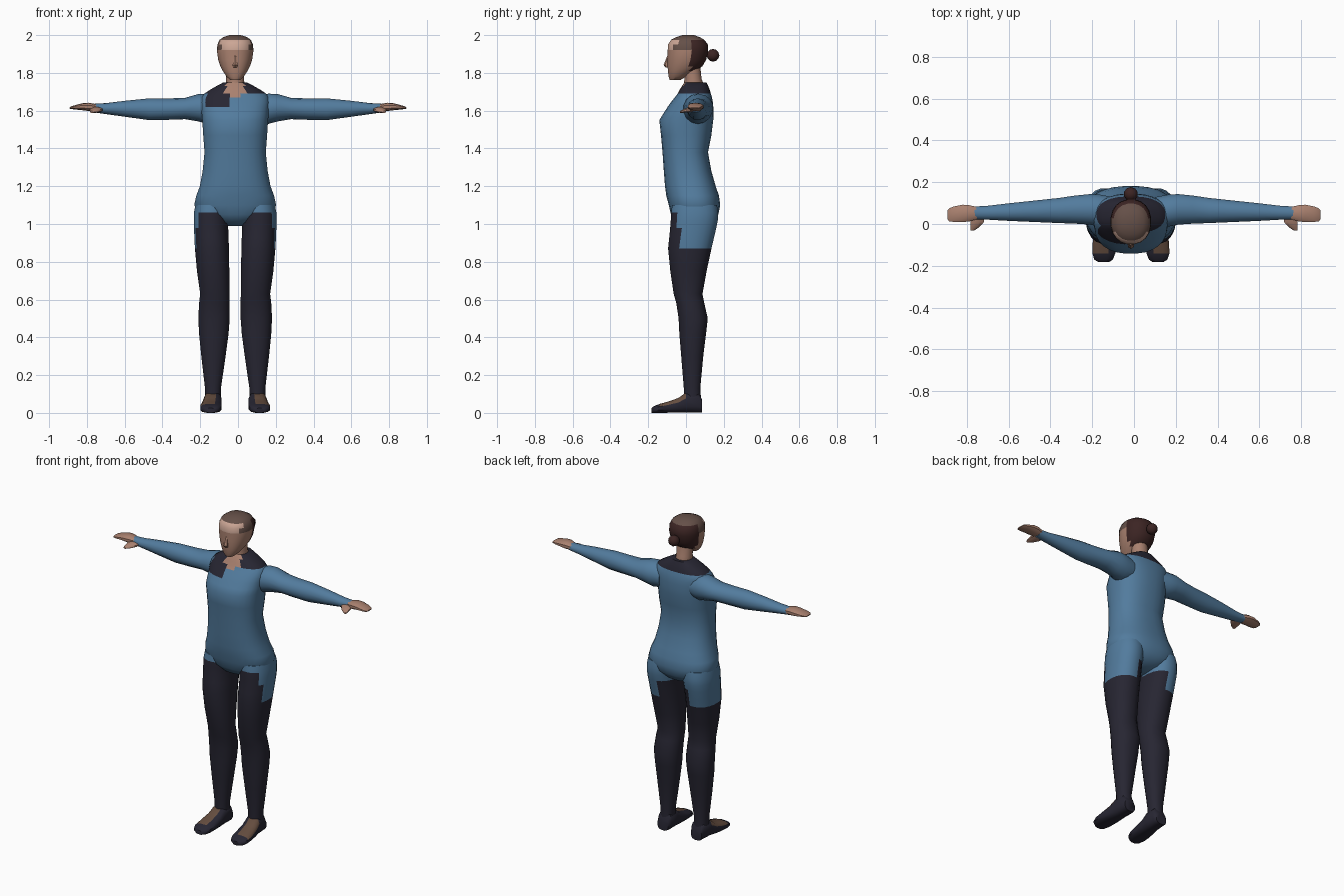
import bpy, bmesh, math
from mathutils import Vector

CX = -0.015  # body midline


def material(name, rgb):
    m = bpy.data.materials.new(name)
    m.diffuse_color = (*rgb, 1)
    return m


MATS = [material("blue_cloth", (0.085, 0.20, 0.34)),
        material("dark_cloth", (0.020, 0.019, 0.032)),
        material("skin", (0.40, 0.22, 0.16)),
        material("light_skin", (0.60, 0.38, 0.30)),
        material("dark_hair", (0.045, 0.018, 0.017)),
        material("brown_hair", (0.13, 0.08, 0.065)),
        material("shoe_brown", (0.13, 0.075, 0.05))]
BLUE, DARK, SKIN, LIGHT, HAIR, TOPHAIR, SHOE = range(7)


def finish(name, bm, rule, angle=45):
    bmesh.ops.recalc_face_normals(bm, faces=bm.faces)
    bm.normal_update()
    for f in bm.faces:
        f.material_index = rule(f.calc_center_median(), f.normal) if callable(rule) else rule
    me = bpy.data.meshes.new(name)
    bm.to_mesh(me)
    bm.free()
    for m in MATS:
        me.materials.append(m)
    ob = bpy.data.objects.new(name, me)
    bpy.context.collection.objects.link(ob)
    bpy.ops.object.select_all(action='DESELECT')
    ob.select_set(True)
    bpy.context.view_layer.objects.active = ob
    bpy.ops.object.shade_smooth_by_angle(angle=math.radians(angle))
    return ob


def loft(name, rings, rule, axis='z', n=16, power=2.0, side=1, cx=0.0, angle=45):
    """Rings are (position, a_min, a_max, b_min, b_max) across the axis."""
    bm = bmesh.new()
    loops = []
    for t, a0, a1, b0, b1 in rings:
        loop = []
        for i in range(n):
            u = 2 * math.pi * (i + 0.5) / n
            c, s = math.cos(u), math.sin(u)
            a = (a0 + a1) / 2 + (a1 - a0) / 2 * math.copysign(abs(c) ** (2 / power), c)
            b = (b0 + b1) / 2 + (b1 - b0) / 2 * math.copysign(abs(s) ** (2 / power), s)
            x, y, z = {'z': (a, b, t), 'x': (t, a, b), 'y': (a, t, b)}[axis]
            loop.append(bm.verts.new((cx + side * x, y, z)))
        loops.append(loop)
    for p, q in zip(loops, loops[1:]):
        for i in range(n):
            j = (i + 1) % n
            bm.faces.new((p[i], p[j], q[j], q[i]))
    bm.faces.new(loops[0])
    bm.faces.new(loops[-1])
    return finish(name, bm, rule, angle)


# Torso with a dark shoulder yoke and an open neckline
def torso_rule(c, n):
    x = c.x - CX
    if c.y < 0.03:
        if abs(x) < 0.045 and c.z > 1.665 + 0.3 * max(x, 0):
            return SKIN
        if x < -0.03 and c.z > 1.63 and x > -0.15:
            return DARK
    return DARK if c.z > 1.685 else BLUE


def sym(rows):
    return [(z, -w, w, y0, y1) for z, w, y0, y1 in rows]


loft("torso", sym([
    (0.99, 0.04, 0.00, 0.08), (1.01, 0.10, -0.05, 0.14), (1.05, 0.19, -0.08, 0.172),
    (1.10, 0.218, -0.092, 0.182), (1.15, 0.207, -0.105, 0.175), (1.20, 0.188, -0.112, 0.158),
    (1.28, 0.173, -0.118, 0.135), (1.38, 0.163, -0.125, 0.117), (1.47, 0.170, -0.133, 0.135),
    (1.55, 0.175, -0.142, 0.145), (1.585, 0.178, -0.12, 0.146), (1.62, 0.180, -0.098, 0.145),
    (1.645, 0.182, -0.08, 0.143), (1.67, 0.178, -0.06, 0.138), (1.69, 0.165, -0.045, 0.132),
    (1.71, 0.135, -0.035, 0.126), (1.73, 0.10, -0.022, 0.118), (1.75, 0.062, -0.008, 0.108)]),
    torso_rule, n=28, power=2.4, cx=CX)


# Legs: suit hem is low at the hip sides and high at the front
def leg_rule(c, n):
    r = abs(c.x - CX)
    if c.y < -0.035:
        hem = 1.04 if r < 0.19 else 0.98
    elif r > 0.10:
        hem = 0.87
    else:
        hem = 0.98 if c.y > 0.03 else 1.02
    return BLUE if c.z > hem else DARK


def shoe_rule(c, n):
    outer = abs(c.x - CX) > 0.112
    return SHOE if outer and -0.14 < c.y < -0.01 and n.z > 0.25 else DARK


for side, tag in ((1, "left"), (-1, "right")):
    loft(tag + "_leg", [
        (0.05, 0.076, 0.160, -0.012, 0.082), (0.13, 0.075, 0.160, -0.012, 0.076),
        (0.30, 0.050, 0.180, -0.026, 0.092), (0.42, 0.034, 0.192, -0.036, 0.107),
        (0.50, 0.028, 0.196, -0.040, 0.116), (0.58, 0.028, 0.192, -0.052, 0.098),
        (0.63, 0.029, 0.186, -0.066, 0.088), (0.75, 0.030, 0.203, -0.084, 0.110),
        (0.87, 0.032, 0.214, -0.096, 0.136), (0.93, 0.034, 0.217, -0.090, 0.150),
        (0.98, 0.036, 0.219, -0.085, 0.162), (1.02, 0.034, 0.220, -0.082, 0.170),
        (1.06, 0.030, 0.219, -0.080, 0.172), (1.10, 0.030, 0.212, -0.075, 0.165)],
        leg_rule, n=20, power=2.2, side=side, cx=CX)
    loft(tag + "_shoe", [
        (0.086, 0.080, 0.155, 0.0, 0.07), (0.065, 0.070, 0.162, 0.0, 0.11),
        (0.0, 0.070, 0.168, 0.0, 0.11), (-0.04, 0.070, 0.176, 0.0, 0.08),
        (-0.09, 0.070, 0.184, 0.0, 0.062), (-0.14, 0.073, 0.186, 0.0, 0.048),
        (-0.17, 0.085, 0.176, 0.0, 0.036), (-0.183, 0.105, 0.155, 0.0, 0.025)],
        shoe_rule, axis='y', n=12, power=2.8, side=side, cx=CX)

    # Arms, hands and thumbs
    loft(tag + "_sleeve", [
        (0.10, 0.00, 0.130, 1.54, 1.675), (0.16, -0.015, 0.142, 1.53, 1.690),
        (0.21, -0.005, 0.145, 1.543, 1.688), (0.28, 0.000, 0.138, 1.555, 1.668),
        (0.36, 0.003, 0.126, 1.552, 1.665), (0.47, 0.008, 0.114, 1.550, 1.665),
        (0.60, 0.014, 0.100, 1.568, 1.652), (0.70, 0.020, 0.088, 1.582, 1.640),
        (0.77, 0.022, 0.084, 1.592, 1.636)],
        BLUE, axis='x', n=14, side=side)
    loft(tag + "_hand", [
        (0.74, 0.026, 0.080, 1.595, 1.632), (0.79, 0.010, 0.092, 1.598, 1.642),
        (0.82, 0.008, 0.094, 1.602, 1.640), (0.86, 0.008, 0.086, 1.606, 1.630),
        (0.885, 0.012, 0.076, 1.609, 1.622), (0.892, 0.022, 0.066, 1.611, 1.617)],
        SKIN, axis='x', n=10, power=2.5, side=side)
    loft(tag + "_thumb", [
        (0.045, 0.715, 0.775, 1.592, 1.622), (0.01, 0.715, 0.785, 1.590, 1.618),
        (-0.015, 0.738, 0.785, 1.588, 1.608), (-0.032, 0.765, 0.783, 1.588, 1.598)],
        SKIN, axis='y', n=8, side=side)

# Neck
loft("neck", sym([(1.66, 0.055, -0.04, 0.09), (1.72, 0.05, -0.015, 0.10),
                  (1.77, 0.049, -0.008, 0.082), (1.84, 0.05, -0.02, 0.075)]),
     SKIN, n=14, cx=CX)


# Head with swept back hair
def head_rule(c, n):
    x = abs(c.x - CX)
    if c.y > 0.025 and 1.82 < c.z < 1.965:
        return HAIR
    if c.z > 1.978 or (c.z > 1.925 and (c.y > -0.045 or x > 0.075)):
        return TOPHAIR
    if c.z > 1.915 and c.y < -0.04:
        return LIGHT
    return SKIN


loft("head", sym([
    (1.762, 0.026, -0.086, -0.03), (1.78, 0.046, -0.093, 0.00), (1.81, 0.066, -0.096, 0.05),
    (1.835, 0.079, -0.099, 0.088), (1.87, 0.091, -0.098, 0.108), (1.92, 0.098, -0.098, 0.119),
    (1.95, 0.095, -0.097, 0.117), (1.975, 0.084, -0.080, 0.098), (1.99, 0.062, -0.050, 0.072),
    (2.0, 0.030, -0.020, 0.042)]),
    head_rule, n=20, power=2.2, cx=CX)

# Nose
loft("nose", sym([(1.828, 0.014, -0.108, -0.085), (1.842, 0.016, -0.119, -0.085),
                  (1.865, 0.010, -0.109, -0.085), (1.89, 0.006, -0.100, -0.085)]),
     SKIN, n=6, cx=CX)

# Hair bun
bm = bmesh.new()
bmesh.ops.create_icosphere(bm, subdivisions=2, radius=0.034)
bmesh.ops.translate(bm, verts=bm.verts, vec=Vector((CX, 0.143, 1.893)))
finish("hair_bun", bm, HAIR)
